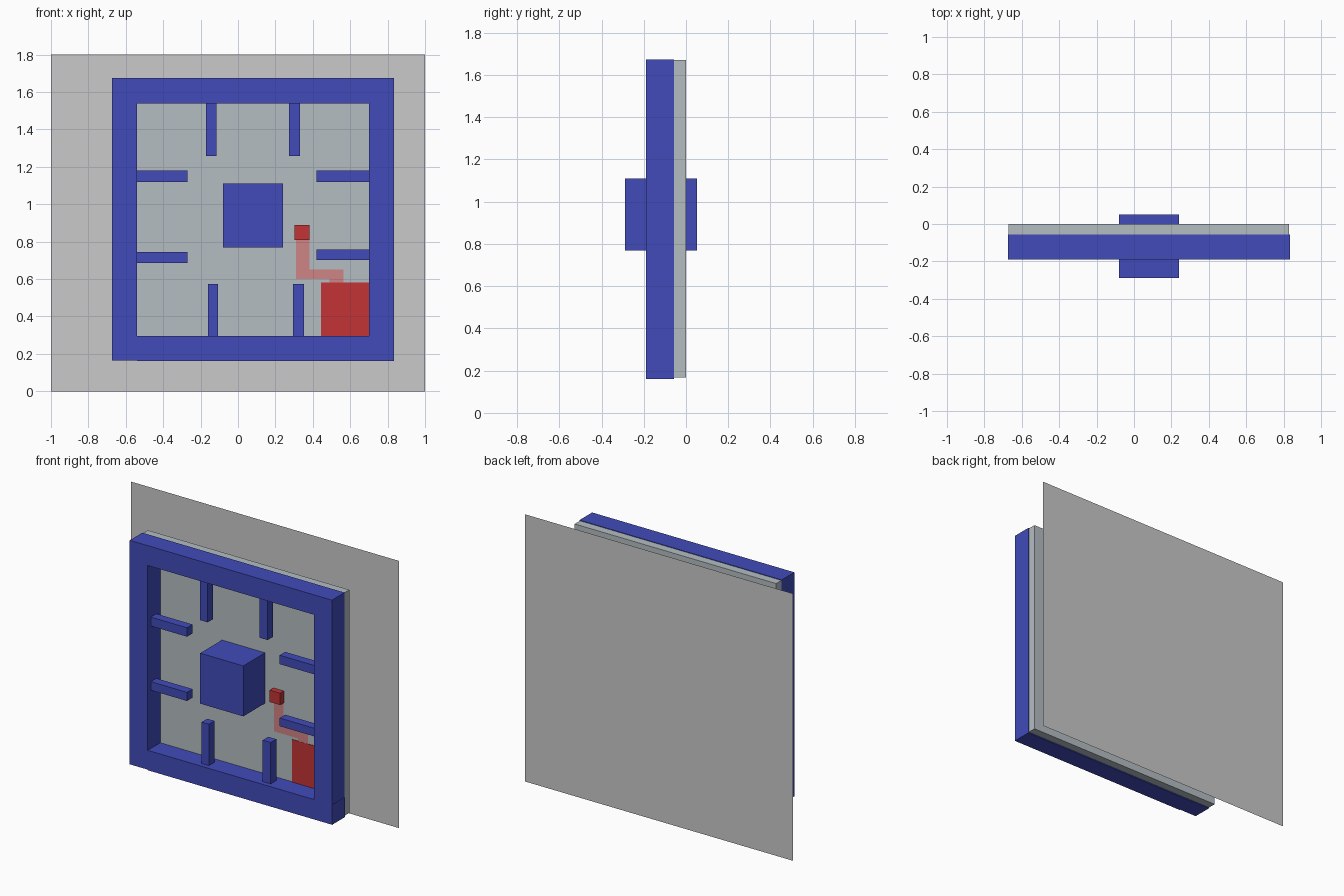
import bpy

if "Cube" in bpy.data.objects:
    bpy.data.objects.remove(bpy.data.objects["Cube"])


def srgb(r, g, b):
    return [((c / 255 + 0.055) / 1.055) ** 2.4 for c in (r, g, b)] + [1.0]


def material(name, rgb):
    m = bpy.data.materials.new(name)
    m.diffuse_color = srgb(*rgb)
    m.use_nodes = True
    m.node_tree.nodes["Principled BSDF"].inputs["Base Color"].default_value = m.diffuse_color
    return m


BLUE = material("indigo blue", (65, 75, 186))
RED = material("red", (194, 52, 54))
PINK = material("pale red", (208, 133, 134))
STEEL = material("blue grey", (181, 189, 194))
GREY = material("light grey", (202, 202, 202))


def mesh_object(name, verts, faces, mat):
    me = bpy.data.meshes.new(name)
    me.from_pydata(verts, [], faces)
    me.materials.append(mat)
    ob = bpy.data.objects.new(name, me)
    bpy.context.collection.objects.link(ob)
    return ob


def box(name, x, y, z, mat):
    """Box from (min, max) ranges along each axis."""
    verts = [(a, b, c) for a in x for b in y for c in z]
    faces = [(0, 1, 3, 2), (4, 6, 7, 5), (0, 4, 5, 1),
             (2, 3, 7, 6), (0, 2, 6, 4), (1, 5, 7, 3)]
    return mesh_object(name, verts, faces, mat)


# Wall sheet behind everything (single plane)
mesh_object("wall_sheet",
            [(-1, 0.288, 0), (1, 0.288, 0), (1, 0.288, 1.8), (-1, 0.288, 1.8)],
            [(0, 1, 2, 3)], GREY)

# Base panel
FLOOR = -0.056
box("base_panel", (-0.672, 0.83), (FLOOR, 0.0), (0.168, 1.67), STEEL)

# Raised border
FRAME = (-0.19, FLOOR)
box("border_left", (-0.674, -0.54), FRAME, (0.165, 1.674), BLUE)
box("border_right", (0.70, 0.833), FRAME, (0.295, 1.674), BLUE)
box("border_top", (-0.54, 0.70), FRAME, (1.54, 1.674), BLUE)
box("border_bottom", (-0.54, 0.835), FRAME, (0.161, 0.295), BLUE)

# Centre block passing through the panel
box("centre_block", (-0.08, 0.241), (-0.288, 0.052), (0.77, 1.11), BLUE)

# Divider bars reaching in from the border, two per side
BAR = (-0.157, -0.098)
for i, x in enumerate([(-0.172, -0.116), (0.272, 0.331)]):
    box(f"divider_top_{i}", x, BAR, (1.258, 1.54), BLUE)
for i, x in enumerate([(-0.161, -0.107), (0.294, 0.354)]):
    box(f"divider_bottom_{i}", x, BAR, (0.295, 0.574), BLUE)
for i, z in enumerate([(0.687, 0.745), (1.12, 1.18)]):
    box(f"divider_left_{i}", (-0.54, -0.27), BAR, z, BLUE)
for i, z in enumerate([(0.702, 0.757), (1.12, 1.18)]):
    box(f"divider_right_{i}", (0.42, 0.70), BAR, z, BLUE)

# Red corner pad, small marker block and pale path between them
box("corner_pad", (0.443, 0.70), (-0.06, FLOOR), (0.295, 0.582), RED)
box("marker_block", (0.303, 0.381), (-0.095, FLOOR), (0.81, 0.89), RED)
outline = [(0.311, 0.81), (0.311, 0.6), (0.49, 0.6), (0.49, 0.582),
           (0.563, 0.582), (0.563, 0.652), (0.381, 0.652), (0.381, 0.81)]
mesh_object("path_strip", [(x, -0.059, z) for x, z in outline],
            [tuple(range(len(outline)))], PINK)
